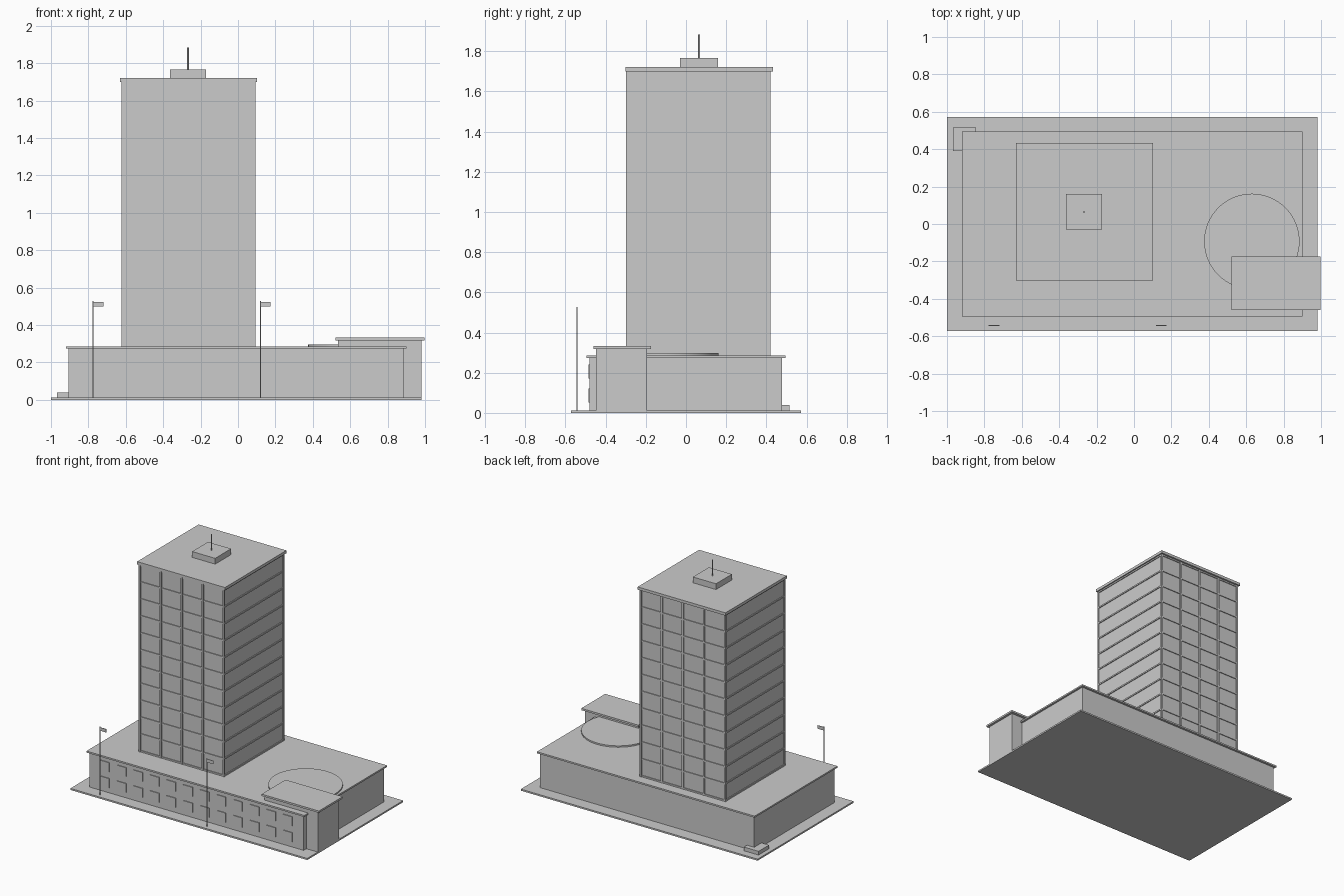
import bpy, bmesh, math

if "Cube" in bpy.data.objects:
    bpy.data.objects.remove(bpy.data.objects["Cube"])

grey = bpy.data.materials.new("concrete_grey")
grey.diffuse_color = (0.6, 0.6, 0.6, 1)
grey.use_nodes = True
grey.node_tree.nodes["Principled BSDF"].inputs["Base Color"].default_value = grey.diffuse_color


def finish(name, bm):
    """Turn a bmesh into a named object."""
    mesh = bpy.data.meshes.new(name)
    bm.to_mesh(mesh)
    bm.free()
    mesh.materials.append(grey)
    obj = bpy.data.objects.new(name, mesh)
    bpy.context.collection.objects.link(obj)
    return obj


def add_box(bm, x0, x1, y0, y1, z0, z1):
    verts = bmesh.ops.create_cube(bm, size=1)["verts"]
    for v in verts:
        v.co = (x0 + (v.co.x + 0.5) * (x1 - x0),
                y0 + (v.co.y + 0.5) * (y1 - y0),
                z0 + (v.co.z + 0.5) * (z1 - z0))


def boxes(name, *extents):
    bm = bmesh.new()
    for e in extents:
        add_box(bm, *e)
    return finish(name, bm)


def cylinder(name, x, y, z0, z1, radius, sides):
    bm = bmesh.new()
    bmesh.ops.create_cone(bm, cap_ends=True, segments=sides, radius1=radius,
                          radius2=radius, depth=z1 - z0)
    bmesh.ops.translate(bm, verts=bm.verts, vec=(x, y, (z0 + z1) / 2))
    obj = finish(name, bm)
    bpy.context.view_layer.objects.active = obj
    obj.select_set(True)
    bpy.ops.object.shade_smooth_by_angle(angle=math.radians(40))
    obj.select_set(False)
    return obj


# Ground slab and low corner block
boxes("ground_slab", (-1.0, 0.98, -0.573, 0.573, 0, 0.012))
boxes("corner_block", (-0.967, -0.845, 0.39, 0.515, 0, 0.04))

# Wide podium with overhanging roof
boxes("podium", (-0.905, 0.885, -0.48, 0.478, 0.012, 0.274))
boxes("podium_roof", (-0.92, 0.9, -0.495, 0.495, 0.274, 0.286))

# Two rows of window plates on the podium front
boxes("podium_windows", *[
    (x - 0.038, x + 0.038, -0.486, -0.479, z - 0.035, z + 0.035)
    for z in (0.087, 0.207)
    for x in (-0.775 + 0.139 * i for i in range(12))])

# Entrance wing at the right front
boxes("wing", (0.535, 0.98, -0.447, -0.195, 0, 0.318))
boxes("wing_roof", (0.52, 0.998, -0.46, -0.175, 0.318, 0.332))

# Round landing pad on the podium roof
cylinder("landing_pad", 0.63, -0.093, 0.286, 0.297, 0.255, 64)

# Tower core, floor bands and vertical mullions front and back
boxes("tower", (-0.616, 0.086, -0.29, 0.412, 0.286, 1.70))
boxes("floor_bands", *[
    (-0.622, 0.092, -0.296, 0.418, z, z + 0.011)
    for z in (0.286 + 0.1276 * i for i in range(12))])
boxes("mullions", *[
    (x - 0.0065, x + 0.0065, y0, y1, 0.286, 1.70)
    for x in (-0.6165 + 0.1758 * i for i in range(5))
    for y0, y1 in ((-0.298, -0.286), (0.408, 0.42))])

# Tower roof, plant room and mast
boxes("tower_roof", (-0.632, 0.102, -0.302, 0.432, 1.70, 1.721))
boxes("plant_room", (-0.363, -0.17, -0.03, 0.16, 1.721, 1.765))
cylinder("mast", -0.267, 0.065, 1.765, 1.884, 0.005, 12)

# Flagpoles with small flags
for i, x in enumerate((-0.775, 0.12)):
    cylinder(f"flagpole_{i + 1}", x, -0.543, 0.012, 0.527, 0.003, 8)
    boxes(f"flag_{i + 1}", (x, x + 0.055, -0.545, -0.541, 0.498, 0.523))
